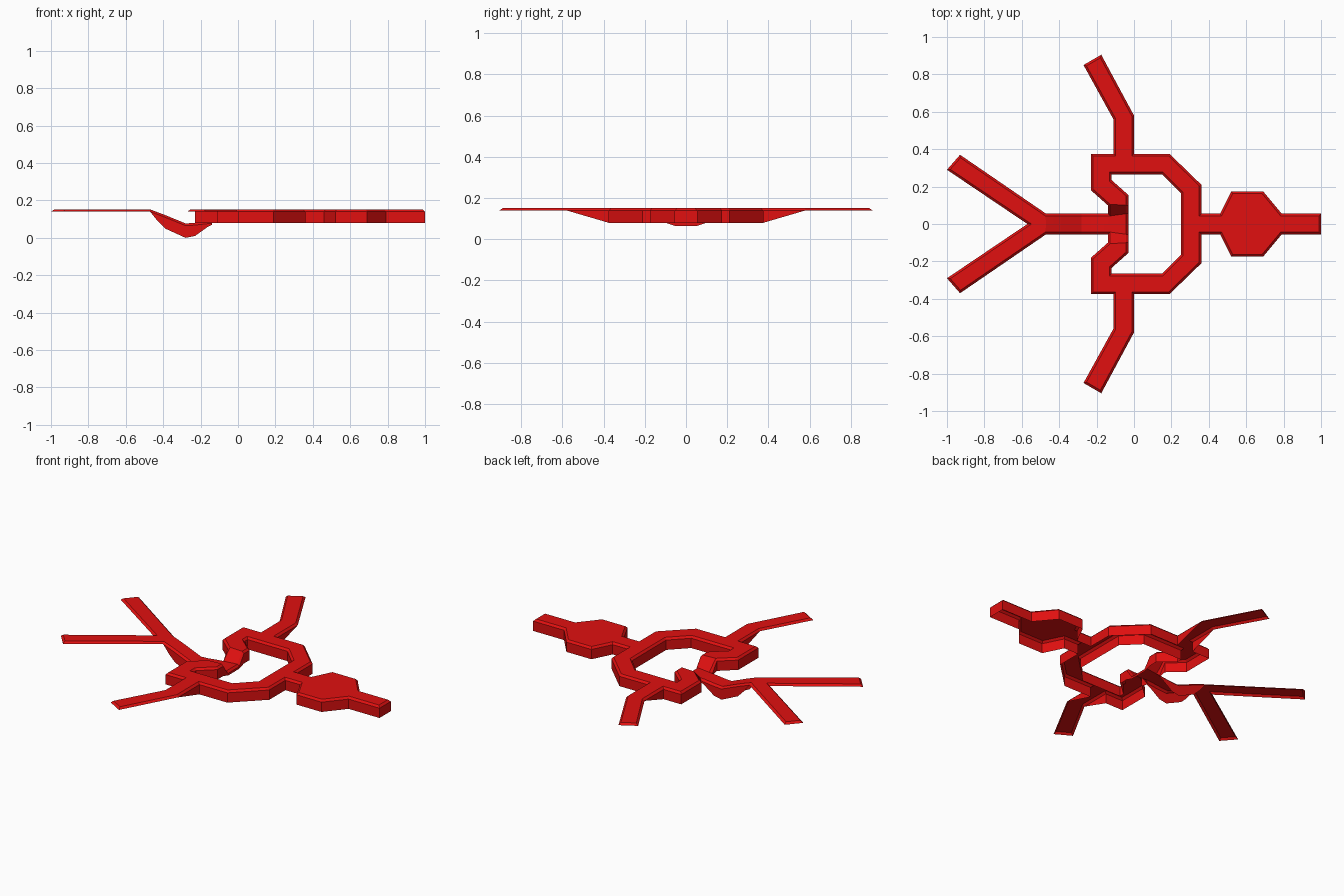
import bpy, bmesh

if "Cube" in bpy.data.objects:
    bpy.data.objects.remove(bpy.data.objects["Cube"])

TOP, BASE, RIM = 0.152, 0.08, 0.012   # top height, wall foot, edge chamfer

# Plan outlines for the +y half; the other half is mirrored
trough_x = [-.14, -.16, -.23, -.28, -.39, -.43, -.47]
plan = [
    # head: tip, hexagon, neck
    [(1, 0), (1, .055), (.79, .055), (.79, 0)],
    [(.79, 0), (.79, .055), (.69, .175), (.52, .175), (.46, .055), (.46, 0)],
    [(.46, 0), (.46, .055), (.36, .055), (.36, 0)],
    # body ring
    [(.36, 0), (.36, .055), (.36, .21), (.25, .165), (.25, 0)],
    [(.36, .21), (.19, .375), (.15, .265), (.25, .165)],
    [(.19, .375), (0, .375), (-.11, .375), (-.23, .375), (-.12, .265), (.15, .265)],
    [(-.23, .375), (-.23, .18), (-.12, .235), (-.12, .265)],
    [(-.23, .18), (-.14, .1), (-.03, .155), (-.12, .235)],
    # dip in the back bar
    [(-.14, .1), (-.03, .1), (-.03, .155)],
    [(-.14, .1), (-.14, .055), (-.03, .055), (-.03, .1)],
    [(-.03, 0), (-.03, .055), (-.14, .055), (-.14, 0)],
    # forked rear legs
    [(-.47, 0), (-.47, .055), (-.57, 0)],
    [(-.47, .055), (-.93, .37), (-1, .29), (-.57, 0)],
    # bent side arm
    [(0, .375), (0, .58), (-.11, .56), (-.11, .375)],
    [(0, .58), (-.175, .905), (-.27, .85), (-.11, .56)],
]
# sagging strip between back bar and fork
for a, b in zip(trough_x, trough_x[1:]):
    plan.append([(a, 0), (a, .055), (b, .055), (b, 0)])

# Heights that differ from the default: (top, wall foot)
flat = (TOP, TOP - RIM)
heights = {p: flat for p in [(0, .58), (-.11, .56), (-.175, .905), (-.27, .85),
                             (-.57, 0), (-.93, .37), (-1, .29)]}
sag = [(.09, .07), (.088, .06), (.08, .01), (.077, 0), (.122, .05), (.137, .09), flat]
for x, h in zip(trough_x, sag):
    heights[(x, 0)] = heights[(x, .055)] = h
heights[(-.03, 0)] = (.09, .065)
heights[(-.03, .055)] = (.09, .065)
points = {p for face in plan for p in face}


def height(x, y):
    p = min(points, key=lambda q: (q[0] - x) ** 2 + (q[1] - abs(y)) ** 2)
    return heights.get(p, (TOP, BASE))


# Top surface, both halves
bm = bmesh.new()
for side in (1, -1):
    for face in plan:
        bm.faces.new([bm.verts.new((x, side * y, height(x, y)[0])) for x, y in face])
bmesh.ops.remove_doubles(bm, verts=bm.verts[:], dist=1e-4)
bmesh.ops.recalc_face_normals(bm, faces=bm.faces[:])
if sum(f.normal.z for f in bm.faces) < 0:
    bmesh.ops.reverse_faces(bm, faces=bm.faces[:])

# Chamfered rim
bmesh.ops.inset_region(bm, faces=bm.faces[:], thickness=RIM, depth=0,
                       use_boundary=True, use_even_offset=True)
edges = [e for e in bm.edges if e.is_boundary]
for v in {v for e in edges for v in e.verts}:
    v.co.z -= RIM

# Side walls, open underneath
wall = bmesh.ops.extrude_edge_only(bm, edges=edges)
for v in [g for g in wall["geom"] if isinstance(g, bmesh.types.BMVert)]:
    v.co.z = min(v.co.z, height(v.co.x, v.co.y)[1])
bmesh.ops.remove_doubles(bm, verts=bm.verts[:], dist=1e-4)
bmesh.ops.recalc_face_normals(bm, faces=bm.faces[:])
if sum(f.normal.z * f.calc_area() for f in bm.faces) < 0:
    bmesh.ops.reverse_faces(bm, faces=bm.faces[:])

mesh = bpy.data.meshes.new("branching_shell")
bm.to_mesh(mesh)
bm.free()
shell = bpy.data.objects.new("branching_shell", mesh)
bpy.context.collection.objects.link(shell)
red = bpy.data.materials.new("red")
red.diffuse_color = (.75, .005, .005, 1)
red.use_nodes = True
red.node_tree.nodes["Principled BSDF"].inputs["Base Color"].default_value = red.diffuse_color
mesh.materials.append(red)
